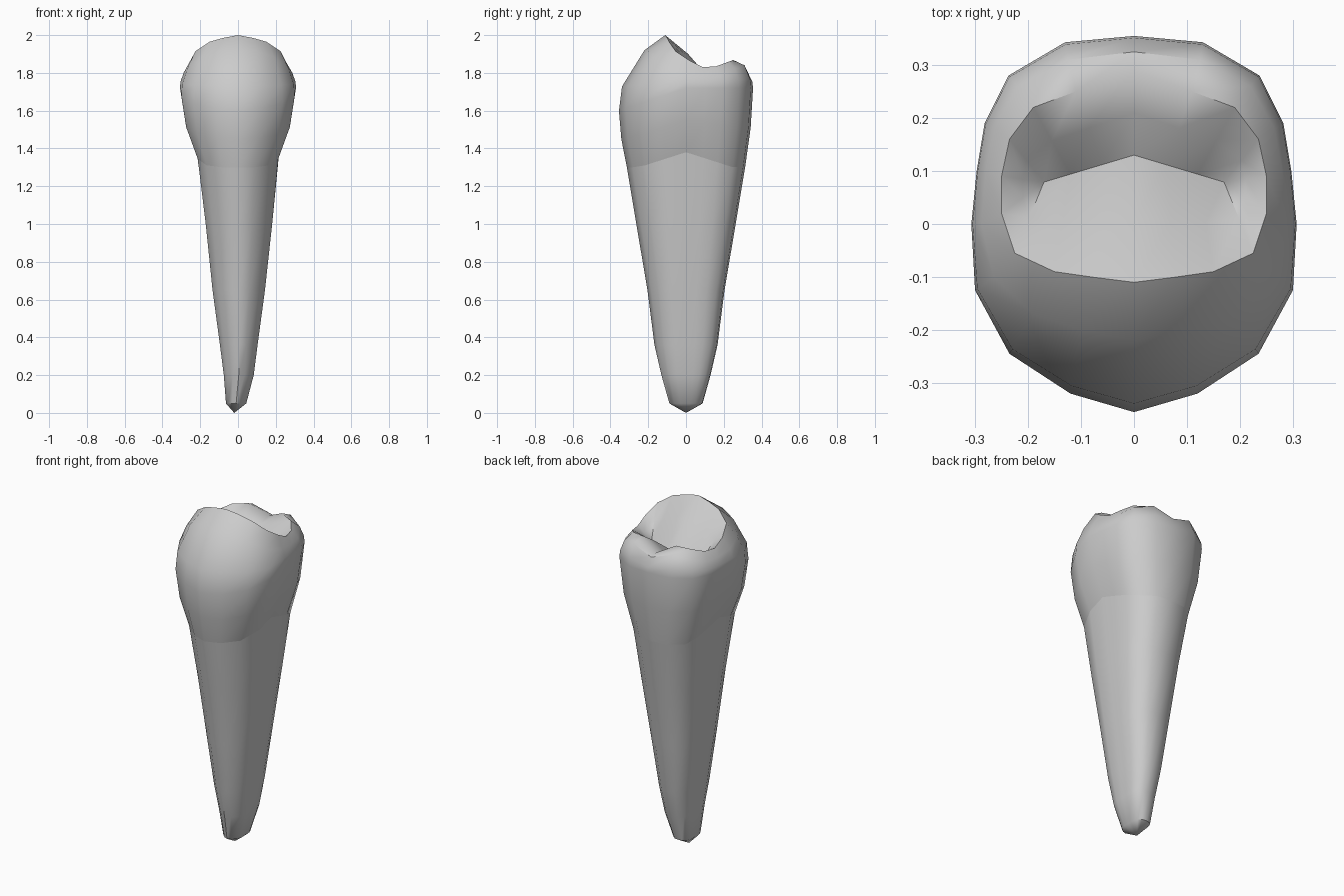
import bpy, bmesh, math
from mathutils import Vector

if "Cube" in bpy.data.objects:
    bpy.data.objects.remove(bpy.data.objects["Cube"])

# Half contour of the widest crown section, front centre to back centre
HALF = [(0, -.355), (.12, -.32), (.235, -.245), (.3, -.125), (.307, 0),
        (.297, .1), (.282, .19), (.237, .28), (.13, .343), (0, .355)]


def full(half):
    """Mirror a half ring in x into a closed ring of 18 points."""
    half = [Vector(p) for p in half]
    return half + [Vector((-p.x, p.y, p.z)) for p in half[-2:0:-1]]


def blend(a, b, t, tz):
    """Ring between two rings; separate factors for plan and height."""
    return [Vector((p.x + (q.x - p.x) * t, p.y + (q.y - p.y) * t,
                    p.z + (q.z - p.z) * tz)) for p, q in zip(a, b)]


def loft(name, rings, tip=None):
    """Skin rings from bottom to top, optionally closed by a bottom tip."""
    bm = bmesh.new()
    vs = [[bm.verts.new(p) for p in r] for r in rings]
    n = len(vs[0])
    for lo, hi in zip(vs, vs[1:]):
        for i in range(n):
            j = (i + 1) % n
            bm.faces.new((lo[i], lo[j], hi[j], hi[i]))
    if tip:
        t = bm.verts.new(tip)
        for i in range(n):
            bm.faces.new((t, vs[0][(i + 1) % n], vs[0][i]))
    bmesh.ops.remove_doubles(bm, verts=bm.verts, dist=.0005)
    me = bpy.data.meshes.new(name)
    bm.to_mesh(me)
    bm.free()
    ob = bpy.data.objects.new(name, me)
    bpy.context.collection.objects.link(ob)
    bpy.ops.object.select_all(action='DESELECT')
    ob.select_set(True)
    bpy.context.view_layer.objects.active = ob
    bpy.ops.object.shade_smooth_by_angle(angle=math.radians(42))
    return ob


def section(z, hx, hy, cx=0, groove=.95):
    """Scaled contour with shallow grooves down the sides."""
    ring = full([(x / .307 * hx * (groove if y == 0 else 1),
                  y / .355 * hy, z) for x, y in HALF])
    return [p + Vector((cx, 0, 0)) for p in ring]


# Neck line shared by crown and root, arching up at the sides
neck = section(1.3, .218, .313, groove=1)
for p in neck:
    p.z += .08 * max(0, 1 - abs(p.y) / .25)

# Root: tapering oval with a blunt tip
root_rings = [section(*s) for s in [
    (.05, .055, .088, -.01), (.2, .081, .13, .004), (.36, .102, .167, .004),
    (.65, .142, .204, .004), (1.0, .18, .263, .005)]]
loft("root", root_rings + [neck], tip=(-.02, 0, 0))

# Crown: widest ring, shoulder, cusp crest and the central groove
widest = full([(x, y, 1.72 + .12 * min(0, y / .355)) for x, y in HALF])
shoulder = full([
    (0, -.22, 1.92), (.1, -.2, 1.915), (.19, -.17, 1.885), (.265, -.1, 1.83),
    (.288, 0, 1.8), (.28, .1, 1.79), (.265, .18, 1.79), (.22, .26, 1.815),
    (.125, .31, 1.84), (0, .325, 1.8)])
crest = full([
    (0, -.11, 2.0), (.08, -.1, 1.985), (.15, -.09, 1.965), (.225, -.055, 1.915),
    (.25, .02, 1.865), (.25, .09, 1.83), (.235, .16, 1.835), (.19, .22, 1.857),
    (.11, .25, 1.868), (0, .29, 1.81)])
groove = full([(x, .13 - .3 * x, 1.765 - .1 * x) for x in
               (0, .06, .12, .17, .17, .17, .17, .12, .06, 0)])
loft("crown", [
    neck, blend(neck, widest, .7, .5), widest,
    blend(widest, shoulder, .12, .4), shoulder, crest,
    blend(crest, groove, .5, .42), groove])
